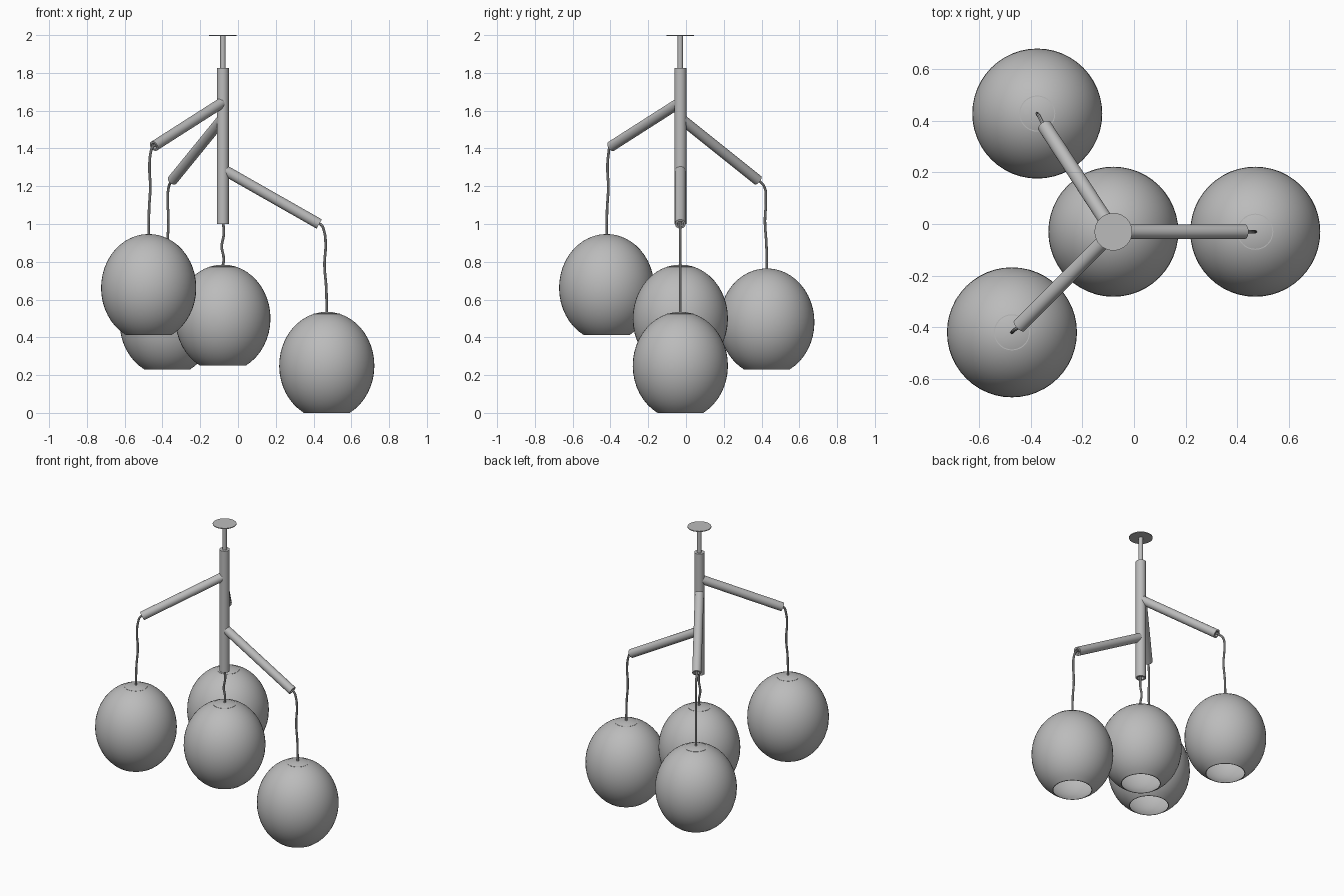
import bpy, bmesh
from math import cos, sin, radians, pi
from mathutils import Vector

if "Cube" in bpy.data.objects:
    bpy.data.objects.remove(bpy.data.objects["Cube"], do_unlink=True)

grey = bpy.data.materials.new("neutral grey")
grey.use_nodes = True
grey.diffuse_color = (0.5, 0.5, 0.5, 1)
grey.node_tree.nodes["Principled BSDF"].inputs["Base Color"].default_value = (0.5, 0.5, 0.5, 1)


def finish(obj):
    obj.data.materials.append(grey)
    bpy.ops.object.select_all(action="DESELECT")
    obj.select_set(True)
    bpy.context.view_layer.objects.active = obj
    bpy.ops.object.shade_smooth_by_angle(angle=radians(35))


def lathe(name, profile, origin, axis=Vector((0, 0, 1)), steps=32):
    """Revolve (radius, height) points about an axis through origin."""
    bm = bmesh.new()
    verts = [bm.verts.new((r, 0, h)) for r, h in profile]
    edges = [bm.edges.new(pair) for pair in zip(verts, verts[1:])]
    bmesh.ops.spin(bm, geom=verts + edges, cent=(0, 0, 0), axis=(0, 0, 1),
                   angle=2 * pi, steps=steps)
    bmesh.ops.remove_doubles(bm, verts=bm.verts, dist=0.0001)
    bmesh.ops.recalc_face_normals(bm, faces=bm.faces)
    mesh = bpy.data.meshes.new(name)
    bm.to_mesh(mesh)
    bm.free()
    obj = bpy.data.objects.new(name, mesh)
    bpy.context.collection.objects.link(obj)
    obj.location = origin
    obj.rotation_mode = "QUATERNION"
    obj.rotation_quaternion = Vector((0, 0, 1)).rotation_difference(axis)
    finish(obj)


def tube(name, start, end, r):
    """Round bar with a shallow socket in its far end."""
    start, end = Vector(start), Vector(end)
    n = (end - start).length
    hole = r * 0.6
    lathe(name, [(0, 0), (r, 0), (r, n), (hole, n), (hole, n - 0.02), (0, n - 0.02)],
          start, end - start, 24)


def cord(name, points):
    """Thin smooth cable through the given points."""
    curve = bpy.data.curves.new(name, "CURVE")
    curve.dimensions = "3D"
    curve.bevel_depth = 0.007
    curve.bevel_resolution = 2
    curve.resolution_u = 6
    curve.use_fill_caps = True
    spline = curve.splines.new("BEZIER")
    spline.bezier_points.add(len(points) - 1)
    for bp, p in zip(spline.bezier_points, points):
        bp.co = p
        bp.handle_left_type = bp.handle_right_type = "AUTO"
    obj = bpy.data.objects.new(name, curve)
    bpy.context.collection.objects.link(obj)
    bpy.ops.object.select_all(action="DESELECT")
    obj.select_set(True)
    bpy.context.view_layer.objects.active = obj
    bpy.ops.object.convert(target="MESH")
    finish(bpy.context.object)


def shade(name, x, y, z):
    """Hollow globe, open underneath, with a small collar on top."""
    def arc(r, h):
        # from the open rim (about 29 degrees off straight down) to the pole
        return [(r * sin(radians(a)), 0.25 + h * -cos(radians(a)))
                for a in [28.7 + i * (180 - 28.7) / 20 for i in range(21)]]
    outer, inner = arc(0.252, 0.285), arc(0.244, 0.277)
    outer[-1], inner[-1] = (0, outer[-1][1]), (0, inner[-1][1])
    inner[0] = (inner[0][0], outer[0][1])
    lathe(name + "_globe", inner[::-1] + outer, (x, y, z), steps=48)
    lathe(name + "_collar", [(0, 0.51), (0.07, 0.51), (0.07, 0.525), (0, 0.525)], (x, y, z))


# Central stem, drop rod and ceiling plate
CX, CY = -0.08, -0.03
tube("stem", (CX, CY, 1.825), (CX, CY, 1.0), 0.032)
tube("drop_rod", (CX, CY, 1.8), (CX, CY, 2.0), 0.014)
lathe("ceiling_plate", [(0, 0), (0.073, 0), (0.073, 0.005), (0, 0.005)], (CX, CY, 1.995))

# Arms: name, height at stem, arm tip, globe centre and base height
arms = [
    ("left", 1.29, (0.43, -0.03, 1.0), (0.47, -0.03, 0.0)),
    ("front_right", 1.645, (-0.445, -0.395, 1.412), (-0.473, -0.42, 0.412)),
    ("back_right", 1.56, (-0.347, 0.38, 1.232), (-0.375, 0.428, 0.23)),
]
for name, root, tip, globe in arms:
    tube(name + "_arm", (CX, CY, root), tip, 0.028)
    shade(name, *globe)
    tip = Vector(tip)
    end = Vector((globe[0], globe[1], globe[2] + 0.52))
    out = Vector((tip.x - CX, tip.y - CY, 0)).normalized()
    drop = tip.z - end.z
    into = (tip - Vector((CX, CY, root))).normalized() * 0.025
    cord(name + "_cord", [tip - into, tip + out * 0.012 - Vector((0, 0, 0.006))] +
         [Vector((end.x, end.y, tip.z - drop * f)) - out * s
          for f, s in ((0.08, 0.014), (0.22, 0.006), (0.45, 0.012), (0.7, 0.003), (1, 0))])

# Centre globe hanging straight below the stem
shade("centre", CX, CY, 0.25)
cord("centre_cord", [(CX + dx, CY, z) for dx, z in
                     ((0, 1.02), (0.005, 0.95), (-0.006, 0.88), (0.004, 0.82), (0, 0.77))])
